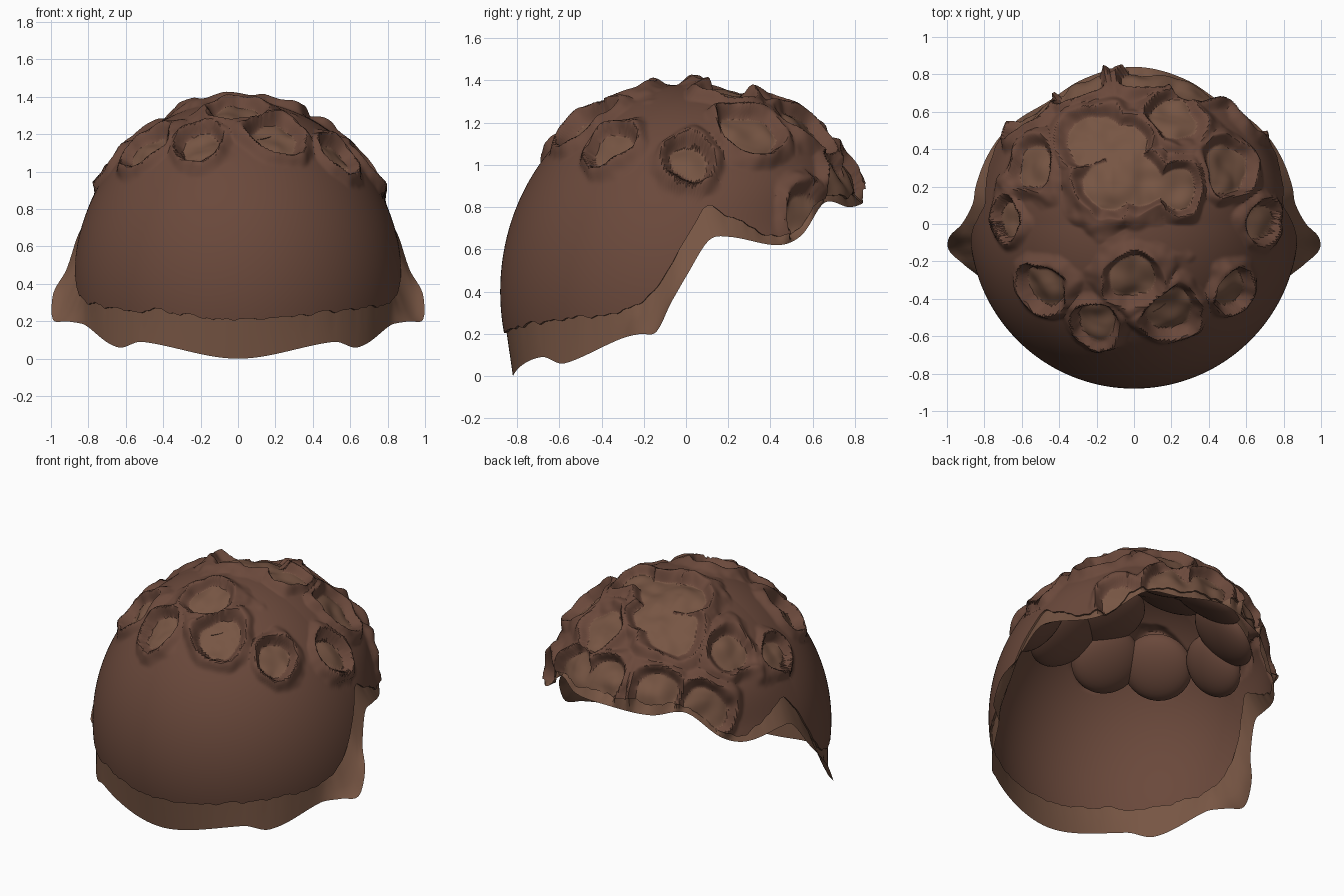
import bpy, bmesh, math
from mathutils import Vector, Matrix, noise

if "Cube" in bpy.data.objects:
    bpy.data.objects.remove(bpy.data.objects["Cube"])

R, H, Z0 = 0.88, 0.98, 0.40          # dome radius, height, equator level
N, BAND, ROWS = 360, 6, 130          # grid resolution

# Edge trim: azimuth from front, crease height, rim height, rim radius
TRIM = [(-37, .26, .09, .855), (0, .21, 0, .82), (37, .26, .09, .855), (48, .26, .06, .86),
        (70, .31, .18, .87), (77, .37, .20, .94), (82, .44, .21, 1.0), (86, .53, .35, .99),
        (90, .65, .47, .92), (97, .80, .64, .87), (103, .78, .66, .87), (120, .66, .62, .86),
        (130, .70, .66, .84), (145, .85, .82, .80), (160, .84, .80, .82), (180, .86, .82, .84),
        (200, .84, .80, .82)]

# Broken pits seen from the top: x, y, size
PITS = [(-.15, .22, .18), (.02, .24, .18), (.24, .2, .15), (-.22, .46, .18), (-.05, .42, .15),
        (.2, .54, .16), (.49, .31, .16), (-.53, .3, .16), (-.67, .03, .12), (.67, .01, .12),
        (0, -.29, .17), (-.2, -.53, .15), (.2, -.48, .17), (-.49, -.34, .15), (.52, -.36, .13),
        (-.53, .58, .16), (-.28, .70, .15), (.04, .74, .15), (.31, .70, .16), (.59, .57, .15)]


def unit(x, y):
    x, y = x / R, y / R
    return Vector((x, y, math.sqrt(max(0.02, 1 - x * x - y * y)))).normalized()


PIT_DIRS = [(unit(x, y), s / R) for x, y, s in PITS]


def smooth(a, b, t):
    t = min(1, max(0, (t - a) / (b - a)))
    return t * t * (3 - 2 * t)


def trim_at(deg):
    """Hermite interpolation of the trim table."""
    deg = abs(deg)
    i = max(k for k in range(1, len(TRIM) - 2) if TRIM[k][0] <= deg or k == 1)
    p0, p1, p2, p3 = TRIM[i - 1:i + 3]
    span = p2[0] - p1[0]
    t = (deg - p1[0]) / span
    out = []
    for k in (1, 2, 3):
        m1 = (p2[k] - p0[k]) / (p2[0] - p0[0]) * span
        m2 = (p3[k] - p1[k]) / (p3[0] - p1[0]) * span
        out.append((2*t**3 - 3*t*t + 1) * p1[k] + (t**3 - 2*t*t + t) * m1
                   + (3*t*t - 2*t**3) * p2[k] + (t**3 - t*t) * m2)
    return out


def pit_relief(n):
    """Raised ragged lips around sunken flat pits: (height, floor amount)."""
    lip, floor = 0.0, 0.0
    warp = .25 * noise.noise(n * 6 + Vector((3, 1, 7))) + .06 * noise.noise(n * 15)
    for c, r in PIT_DIRS:
        if n.dot(c) < 0.85:
            continue
        d = n.angle(c, 0) / r * (1 + warp + .3 * noise.noise(n * 4 + c * 10))
        floor = max(floor, 1 - smooth(.74, 1.0, d))
        lip = max(lip, 1 - smooth(.95, 1.5, d))
    swell = .08 * smooth(.3, .55, n.z) * max(0, n.y)
    jag = 1 + .6 * noise.noise(n * 8)
    return swell + .045 * lip * jag - floor * (.07 + .02 * noise.noise(n * 3)), floor


def dome_point(n, s):
    return Vector((n.x * R * s, n.y * R * s, Z0 + n.z * H * s))


def direction(az, phi):
    return Vector((math.sin(az) * math.cos(phi), -math.cos(az) * math.cos(phi), math.sin(phi)))


def material(name, rgb):
    m = bpy.data.materials.new(name)
    m.diffuse_color = (*rgb, 1)
    m.use_nodes = True
    m.node_tree.nodes["Principled BSDF"].inputs["Base Color"].default_value = m.diffuse_color
    return m


def finish(me, name, mats, angle):
    ob = bpy.data.objects.new(name, me)
    bpy.context.collection.objects.link(ob)
    for m in mats:
        me.materials.append(m)
    bpy.ops.object.select_all(action='DESELECT')
    bpy.context.view_layer.objects.active = ob
    ob.select_set(True)
    bpy.ops.object.shade_smooth_by_angle(angle=math.radians(angle))
    return ob


def build(name, verts, faces, mats, angle):
    me = bpy.data.meshes.new(name)
    me.from_pydata(verts, [], faces)
    return finish(me, name, mats, angle)


def grid_faces(rows):
    return [(r * N + i, r * N + (i + 1) % N, (r + 1) * N + (i + 1) % N, (r + 1) * N + i)
            for r in range(rows - 1) for i in range(N)]


brown = material("brown", (0.145, 0.066, 0.044))
tan = material("light_brown", (0.185, 0.092, 0.057))

# Crease and rim data for each column
cols = []
for i in range(N):
    deg = 360 * i / N
    deg = deg - 360 if deg > 180 else deg
    zc, zb, rb = trim_at(deg)
    az = math.radians(deg)
    ring = Vector((math.sin(az), math.cos(az), 0))
    zc += .03 * noise.noise(ring * 7) + .012 * noise.noise(ring * 22)
    cols.append((az, math.asin((max(zc, zb + .015) - Z0) / H), zb, rb))

# Pitted dome from crease to crown, lighter on the pit floors
shell, floors = [], []
for r in range(ROWS):
    for az, p0, zb, rb in cols:
        n = direction(az, p0 + (math.pi / 2 - .004 - p0) * r / (ROWS - 1))
        h, f = pit_relief(n)
        shell.append(dome_point(n, 1 + h))
        floors.append(f)
faces = grid_faces(ROWS) + [tuple(range((ROWS - 1) * N, ROWS * N))]
dome = build("broken_dome", shell, faces, [brown, tan], 35)
for p in dome.data.polygons:
    if min(floors[v] for v in p.vertices) > .9:
        p.material_index = 1

# Edge band with flared side tabs, tucked slightly under the dome
band = []
for r in range(BAND):
    t = min(1, r / (BAND - 2))
    for i, (az, p0, zb, rb) in enumerate(cols):
        rim = Vector((math.sin(az) * rb, -math.cos(az) * rb, zb))
        top = shell[i].copy()
        if r < BAND - 1:
            top.x, top.y = top.x * .985, top.y * .985
        p = rim.lerp(top, t)
        p.z = rim.z + (top.z - rim.z) * t ** (1 + .6 * smooth(.88, .98, rb))
        band.append(p)
build("edge_band", band, grid_faces(BAND), [tan], 30)

# Rounded lumps hanging inside the crown, kept above the open back
bm = bmesh.new()
for c, r in PIT_DIRS:
    if c.y > .5 and c.z < .65:
        continue
    wide = max(r, .16) * 1.25
    place = (Matrix.Translation(dome_point(c, .91)) @ c.to_track_quat('Z', 'Y').to_matrix().to_4x4()
             @ Matrix.Diagonal((wide, wide, .09, 1)))
    made = bmesh.ops.create_uvsphere(bm, u_segments=32, v_segments=16, radius=1, matrix=place)
    inv = place.inverted()
    bmesh.ops.delete(bm, geom=[v for v in made['verts'] if (inv @ v.co).z > .05], context='VERTS')
me = bpy.data.meshes.new("inner_lumps")
bm.to_mesh(me)
bm.free()
finish(me, "inner_lumps", [brown], 35)
